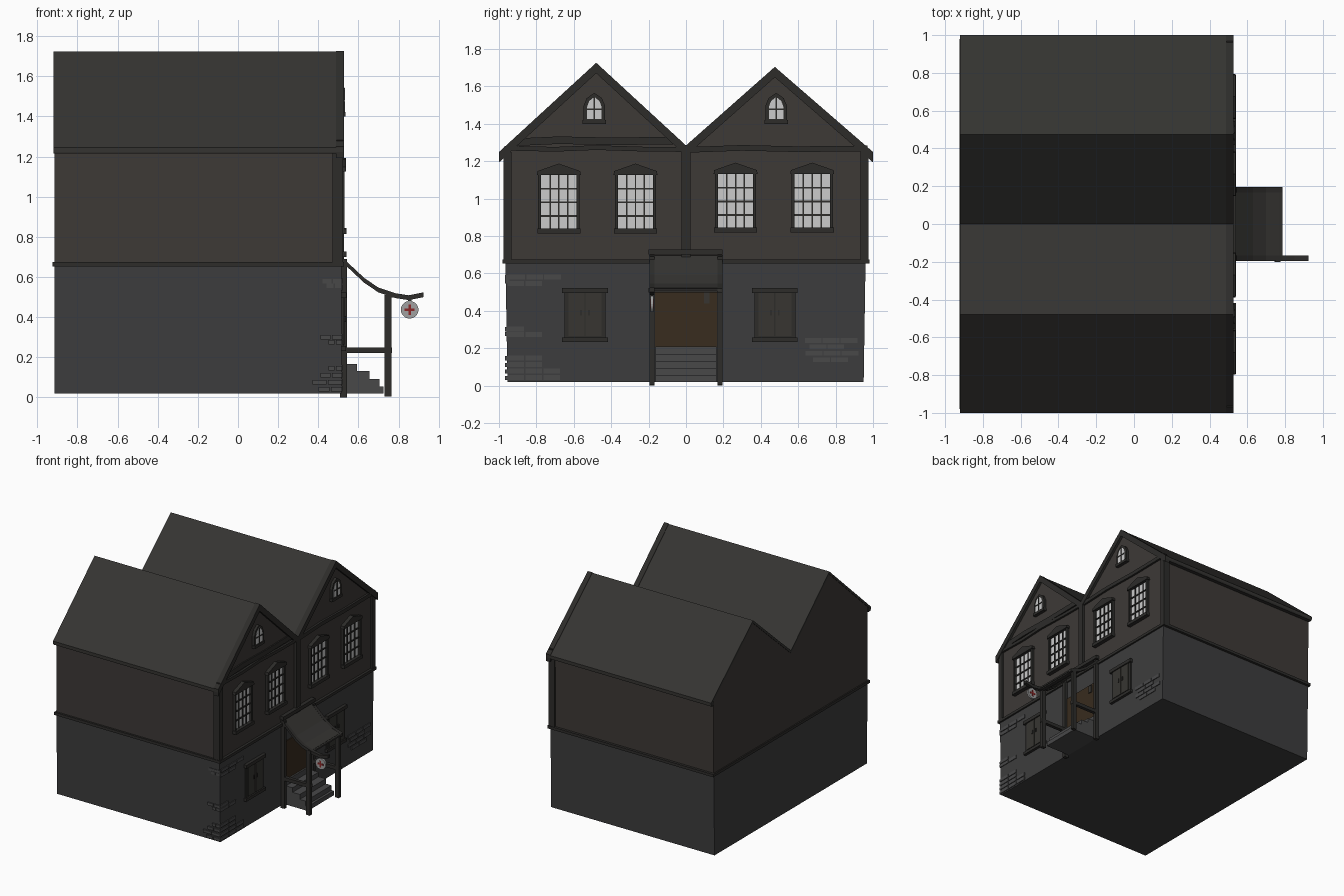
import bpy, bmesh
from mathutils import Vector

if "Cube" in bpy.data.objects:
    bpy.data.objects.remove(bpy.data.objects["Cube"])

def mat(name, r, g, b):
    m = bpy.data.materials.new(name)
    m.diffuse_color = (r, g, b, 1)
    m.use_nodes = True
    m.node_tree.nodes["Principled BSDF"].inputs["Base Color"].default_value = m.diffuse_color
    return m

STONE = mat("stone", .046, .046, .047)
BRICK = mat("brick", .065, .065, .066)
PLASTER = mat("plaster", .047, .041, .037)
ROOF = mat("roof", .035, .034, .031)
TIMBER = mat("timber", .026, .025, .023)
SHUTTER = mat("shutter", .038, .036, .031)
DOOR = mat("door", .04, .025, .013)
GLASS = mat("glass", .55, .55, .55)
SIGN = mat("sign", .35, .35, .35)
RED = mat("red", .25, .02, .02)

def prism(name, pts, a, b, m, axis="x"):
    """Extrude a closed profile (yz along x, or xz along y)."""
    bm = bmesh.new()
    place = (lambda u, v, w: (w, u, v)) if axis == "x" else (lambda u, v, w: (u, w, v))
    lo = [bm.verts.new(place(u, v, a)) for u, v in pts]
    hi = [bm.verts.new(place(u, v, b)) for u, v in pts]
    bm.faces.new(lo)
    bm.faces.new(hi[::-1])
    n = len(pts)
    for i in range(n):
        j = (i + 1) % n
        bm.faces.new((lo[i], hi[i], hi[j], lo[j]))
    bmesh.ops.recalc_face_normals(bm, faces=bm.faces[:])
    me = bpy.data.meshes.new(name)
    bm.to_mesh(me)
    bm.free()
    me.materials.append(m)
    ob = bpy.data.objects.new(name, me)
    bpy.context.collection.objects.link(ob)
    return ob

def box(name, x0, x1, y0, y1, z0, z1, m):
    return prism(name, [(y0, z0), (y1, z0), (y1, z1), (y0, z1)], x0, x1, m)

def band(name, line, drop, a, b, m, axis="x", lift=0):
    """A strip that hangs a fixed depth below a polyline."""
    top = [(u, v + lift) for u, v in line]
    low = [(u, v - drop) for u, v in reversed(line)]
    return prism(name, top + low, a, b, m, axis)

# House body
prism("lower_wall", [(-.955, .02), (.95, .02), (.96, .66), (-.965, .66)], -.915, .515, STONE)
prism("upper_wall", [(-.965, .66), (.96, .66), (.965, 1.26), (.475, 1.685), (0, 1.265),
                     (-.48, 1.71), (-.965, 1.26)], -.915, .508, PLASTER)

# Twin gable roof, bargeboards and eaves
ridge = [(-1, 1.245), (-.48, 1.722), (0, 1.28), (.475, 1.70), (1, 1.245)]
band("roof", ridge, .022, -.92, .523, ROOF)
band("bargeboards", ridge, .052, .487, .528, TIMBER, lift=.004)
for s in (-1, 1):
    box("eave_board", -.92, .524, s * .965, s * .994, 1.215, 1.245, TIMBER)
    box("side_belt_beam", -.925, .525, s * .955, s * .98, .652, .674, TIMBER)
    box("front_corner_post", .47, .522, s * .932, s * .976, .67, 1.25, TIMBER)
box("front_belt_beam", .49, .528, -.98, .98, .652, .674, TIMBER)
box("rear_belt_beam", -.925, -.90, -.98, .98, .652, .674, TIMBER)
box("centre_post", .49, .528, -.025, .025, .67, 1.27, TIMBER)

# Gable tie beams, slightly crooked
band("left_tie_beam", [(-.97, 1.282), (-.7, 1.276), (-.48, 1.285), (-.2, 1.276), (0, 1.275)],
     .025, .49, .524, TIMBER)
band("left_upper_beam", [(-.9, 1.322), (-.68, 1.332), (-.4, 1.326), (-.07, 1.33)],
     .04, .49, .518, TIMBER)
band("right_tie_beam", [(0, 1.275), (.3, 1.286), (.6, 1.279), (.97, 1.283)],
     .03, .49, .524, TIMBER)

# Tall upper windows
def tall_window(y, z):
    w, z0, z1 = .094, z - .145, z + .145
    box("window_glass", .505, .513, y - w, y + w, z0, z1, GLASS)
    for s in (-1, 1):
        a, b = sorted((y + s * w, y + s * (w + .016)))
        box("window_jamb", .505, .53, a, b, z0, z1 + .01, TIMBER)
    box("window_sill", .505, .54, y - .115, y + .115, z0 - .022, z0 + .004, TIMBER)
    prism("window_pediment", [(y - .118, z1), (y + .118, z1), (y + .114, z1 + .022),
                              (y, z1 + .062), (y - .114, z1 + .022)], .505, .537, TIMBER)
    for i in (1, 2, 3):
        v = y - w + 2 * w * i / 4
        h = z0 + .29 * i / 4
        box("window_muntin", .51, .52, v - .004, v + .004, z0, z1, TIMBER)
        box("window_crossbar", .51, .52, y - w, y + w, h - .005, h + .005, TIMBER)

for y, z in ((-.68, .98), (-.27, .98), (.265, .985), (.675, .985)):
    tall_window(y, z)

# Pointed attic windows
def arch(y, w, z0, z1, z2):
    return [(y - w, z0), (y + w, z0), (y + w, z1), (y + .7 * w, z1 + .6 * (z2 - z1)), (y, z2),
            (y - .7 * w, z1 + .6 * (z2 - z1)), (y - w, z1)]

for y, z in ((-.49, 1.405), (.482, 1.405)):
    prism("attic_window_frame", arch(y, .058, z, z + .09, z + .16), .5, .528, TIMBER)
    prism("attic_window_glass", arch(y, .039, z + .02, z + .085, z + .138), .5, .53, GLASS)
    box("attic_window_sill", .5, .535, y - .063, y + .063, z - .006, z + .016, TIMBER)
    box("attic_window_muntin", .5, .534, y - .004, y + .004, z + .015, z + .137, TIMBER)
    box("attic_window_crossbar", .5, .534, y - .039, y + .039, z + .068, z + .076, TIMBER)

# Ground floor shuttered windows
for y in (-.54, .475):
    box("shutter_frame", .51, .526, y - .11, y + .11, .245, .51, TIMBER)
    for s in (-1, 1):
        a, b = sorted((y + s * .004, y + s * .088))
        box("shutter_leaf", .51, .531, a, b, .265, .495, SHUTTER)
        a, b = sorted((y + s * .016, y + s * .026))
        box("shutter_handle", .51, .537, a, b, .375, .405, TIMBER)
    box("shutter_lintel", .51, .54, y - .122, y + .122, .495, .522, TIMBER)
    box("shutter_sill", .51, .537, y - .122, y + .122, .232, .256, TIMBER)

# Door and steps
box("door", .5, .522, -.165, .165, .21, .51, DOOR)
box("door_plate", .51, .53, .095, .125, .44, .50, SHUTTER)
stairs = [(.51, .02), (.725, .02), (.725, .055), (.705, .055), (.705, .093), (.655, .093),
          (.655, .132), (.592, .132), (.592, .168), (.535, .168), (.535, .21), (.51, .21)]
prism("steps", stairs, -.163, .163, BRICK, "y")

# Porch
curve = [(.52, .695), (.57, .648), (.63, .592), (.70, .545), (.785, .517)]
band("porch_roof", curve, .012, -.19, .185, ROOF, "y")
arm = [(.785, .515), (.85, .507), (.925, .522)]
for s in (-1, 1):
    a, b = sorted((s * .168, s * .195))
    box("porch_front_post", .73, .765, a, b, .005, .51, TIMBER)
    box("porch_wall_post", .508, .543, a, b, 0, .69, TIMBER)
    box("porch_rail", .515, .768, a, b, .222, .25, TIMBER)
    band("porch_rafter", curve + (arm[1:] if s < 0 else []), .022, a, b, TIMBER, "y", .002)
box("porch_header", .745, .775, -.2, .195, .498, .522, TIMBER)
box("porch_ridge_beam", .51, .54, -.2, .195, .70, .728, TIMBER)

# Hanging round sign with a plain cross
sx, sy, sz = .855, -.182, .437
box("sign_hanger", sx - .008, sx + .008, sy - .006, sy + .006, sz + .035, .50, TIMBER)
bpy.ops.mesh.primitive_cylinder_add(vertices=20, radius=.044, depth=.016,
                                    location=(sx, sy, sz), rotation=(1.5708, 0, 0))
disc = bpy.context.object
disc.name = "sign_disc"
disc.data.materials.append(SIGN)
box("sign_cross_upright", sx - .007, sx + .007, sy - .011, sy + .011, sz - .025, sz + .025, RED)
box("sign_cross_bar", sx - .025, sx + .025, sy - .0105, sy + .0105, sz - .007, sz + .007, RED)

# Exposed bricks: (start, row bottom, bricks) on the street face
for y, z, n in ((-.95, .568, 3), (-.955, .533, 2), (-.955, .29, 1), (-.955, .26, 2),
                (-.955, .135, 2), (-.955, .1, 2), (-.955, .065, 3), (-.955, .03, 3),
                (.635, .228, 3), (.66, .195, 2), (.64, .16, 3), (.68, .125, 2)):
    for i in range(n):
        box("front_brick", .508, .521, y + i * .096, y + i * .096 + .09, z, z + .026, BRICK)
# Bricks returning round the left corner
for z, x in ((.568, .42), (.545, .44), (.29, .41), (.265, .45), (.135, .45),
             (.1, .41), (.065, .37), (.03, .40)):
    mid = (x + .518) / 2
    for a, b in ((x, mid - .003), (mid + .003, .518)):
        box("side_brick", a, b, -.968, -.945, z, z + .022, BRICK)
